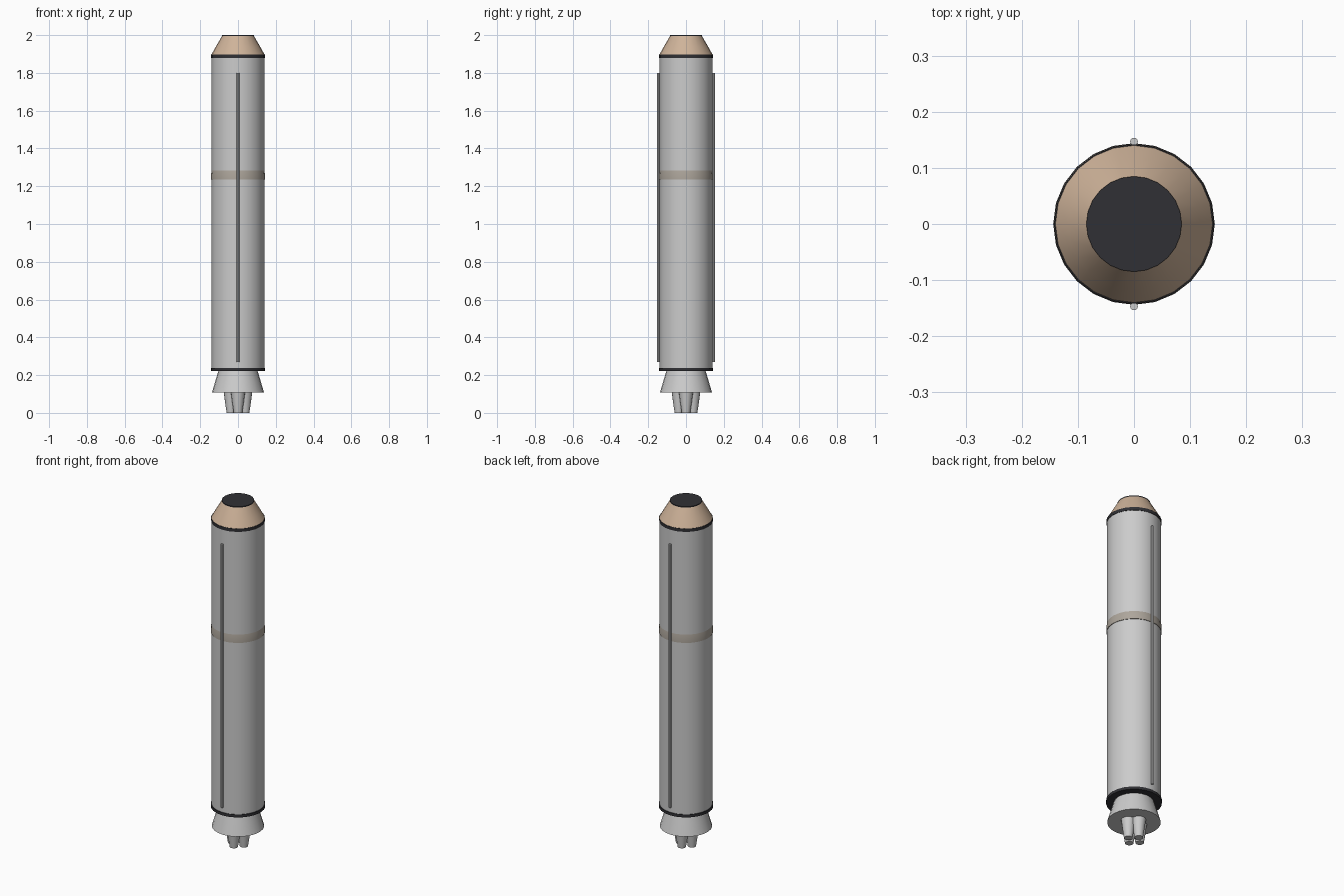
import bpy, math

if "Cube" in bpy.data.objects:
    bpy.data.objects.remove(bpy.data.objects["Cube"])


def material(name, color):
    m = bpy.data.materials.new(name)
    m.diffuse_color = (*color, 1)
    m.use_nodes = True
    m.node_tree.nodes["Principled BSDF"].inputs["Base Color"].default_value = m.diffuse_color
    return m


BLACK = material("black", (0.03, 0.03, 0.035))
TAN = material("tan", (0.62, 0.45, 0.32))
STONE = material("stone", (0.42, 0.38, 0.33))


def lathe(name, profile, sides=24, at=(0, 0), mat=None):
    """Closed solid of revolution from (radius, z) points, bottom to top."""
    verts, faces = [], []
    for r, z in profile:
        for i in range(sides):
            a = 2 * math.pi * i / sides
            verts.append((r * math.cos(a), r * math.sin(a), z))
    for k in range(len(profile) - 1):
        for i in range(sides):
            j = (i + 1) % sides
            b, t = k * sides, (k + 1) * sides
            faces.append((b + i, b + j, t + j, t + i))
    faces.append(tuple(reversed(range(sides))))
    top = (len(profile) - 1) * sides
    faces.append(tuple(range(top, top + sides)))
    mesh = bpy.data.meshes.new(name)
    mesh.from_pydata(verts, [], faces)
    ob = bpy.data.objects.new(name, mesh)
    ob.location = (at[0], at[1], 0)
    bpy.context.collection.objects.link(ob)
    if mat:
        mesh.materials.append(mat)
    bpy.ops.object.select_all(action='DESELECT')
    ob.select_set(True)
    bpy.context.view_layer.objects.active = ob
    bpy.ops.object.shade_smooth_by_angle(angle=math.radians(35))
    return ob


# Main tanks and the band between them
lathe("lower_tank", [(0.14, 0.235), (0.14, 1.235)])
lathe("middle_band", [(0.143, 1.235), (0.143, 1.26), (0.14, 1.282)], mat=STONE)
lathe("upper_tank", [(0.14, 1.282), (0.14, 1.88)])

# Dark end rings
lathe("base_ring", [(0.144, 0.222), (0.144, 0.238)], mat=BLACK)
lathe("top_ring", [(0.142, 1.88), (0.142, 1.898)], mat=BLACK)

# Adapter cone and dark cap
lathe("adapter_cone", [(0.14, 1.898), (0.118, 1.938), (0.084, 1.996)], mat=TAN)
lathe("adapter_cap", [(0.085, 1.994), (0.085, 2.0)], mat=BLACK)

# Flared engine skirt
lathe("engine_skirt", [(0.138, 0.107), (0.121, 0.165), (0.104, 0.222)])

# Four tapering nozzles
for i in range(4):
    a = i * math.pi / 2
    lathe(f"nozzle_{i + 1}", [(0.022, 0.0), (0.031, 0.06), (0.038, 0.112)], sides=16,
          at=(0.038 * math.cos(a), 0.038 * math.sin(a)))

# Cable ducts on front and back
for side, name in ((-1, "front_duct"), (1, "back_duct")):
    lathe(name, [(0.007, 0.27), (0.007, 1.80)], sides=10, at=(0, side * 0.147))
